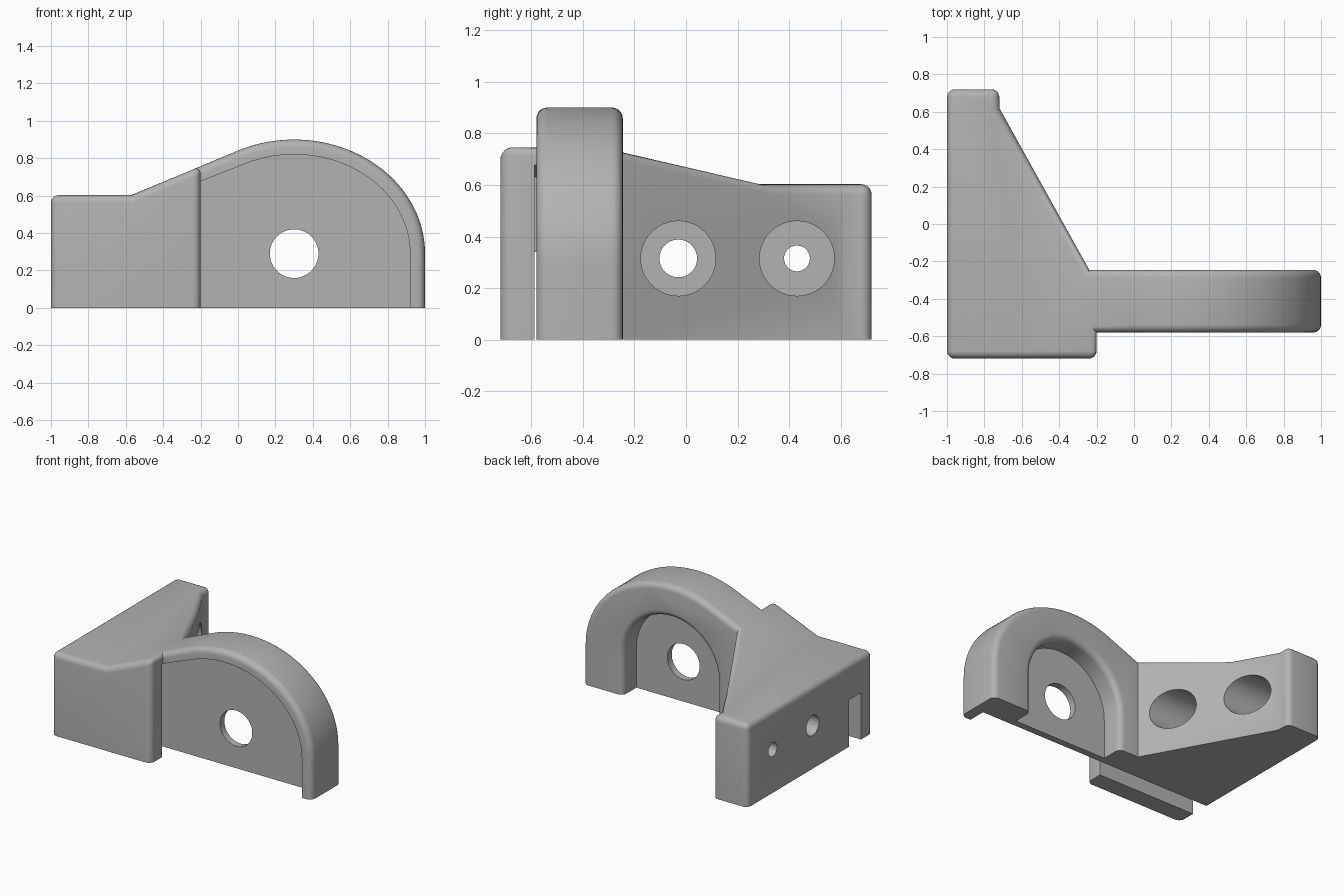
import bpy, bmesh, math
from mathutils import Vector

if "Cube" in bpy.data.objects:
    bpy.data.objects.remove(bpy.data.objects["Cube"])

grey = bpy.data.materials.new("plain grey")
grey.use_nodes = True
grey.diffuse_color = (0.45, 0.45, 0.45, 1)
grey.node_tree.nodes["Principled BSDF"].inputs["Base Color"].default_value = grey.diffuse_color

HOLE = (0.3, 0.29)        # centre of the arch and its hole, in x and z
FRONT, BACK = -0.58, -0.245
WEB = (-0.45, -0.40)


def prism(name, points, axis, lo, hi):
    """Extrude a 2D outline along an axis; the outline uses the other two axes in order."""
    def place(p, d):
        co = list(p)
        co.insert("xyz".index(axis), d)
        return co
    bm = bmesh.new()
    face = bm.faces.new([bm.verts.new(place(p, lo)) for p in points])
    new = bmesh.ops.extrude_face_region(bm, geom=[face])["geom"]
    shift = Vector(place((0, 0), hi - lo))
    bmesh.ops.translate(bm, vec=shift, verts=[v for v in new if isinstance(v, bmesh.types.BMVert)])
    bmesh.ops.recalc_face_normals(bm, faces=bm.faces)
    mesh = bpy.data.meshes.new(name)
    bm.to_mesh(mesh)
    bm.free()
    mesh.materials.append(grey)
    obj = bpy.data.objects.new(name, mesh)
    bpy.context.collection.objects.link(obj)
    return obj


def arc(centre, rx, rz, start, end, n):
    angles = [math.radians(start + (end - start) * i / n) for i in range(n + 1)]
    return [(centre[0] + rx * math.cos(a), centre[1] + rz * math.sin(a)) for a in angles]


def circle(centre, r):
    return arc(centre, r, r, 0, 360, 48)[:-1]


def combine(obj, tool, operation="DIFFERENCE"):
    mod = obj.modifiers.new("cut", "BOOLEAN")
    mod.operation, mod.object, mod.solver = operation, tool, "EXACT"
    bpy.context.view_layer.objects.active = obj
    bpy.ops.object.modifier_apply(modifier=mod.name)
    bpy.data.objects.remove(tool)


# Side silhouette: low block, ramp and elliptical arch
outline = [(1, -0.0)] + arc(HOLE, 0.7, 0.61, 0, 115.4, 40) + [(-0.57, 0.603), (-1.2, 0.603), (-1.2, 0)]
bracket = prism("bracket", outline, "y", -1, 1)

# Plan outline: front flange, arch arm and diagonal back wall
plan = [(-1, -0.72), (-0.2, -0.72), (-0.2, FRONT), (1.2, FRONT), (1.2, BACK),
        (-0.24, BACK), (-0.72, 0.62), (-0.72, 0.72), (-1, 0.72)]
combine(bracket, prism("plan_cutter", plan, "z", -0.3, 1.3), "INTERSECT")

# Arched cavity in the back of the arm
cavity = [(0.68, -0.1)] + arc(HOLE, 0.38, 0.38, 0, 180, 32) + [(-0.08, -0.1)]
combine(bracket, prism("cavity_cutter", cavity, "y", WEB[1], -0.1))

# Round every convex edge that is not on the underside
bm = bmesh.new()
bm.from_mesh(bracket.data)
bmesh.ops.remove_doubles(bm, verts=bm.verts, dist=0.0005)
bmesh.ops.dissolve_limit(bm, angle_limit=0.005, verts=bm.verts, edges=bm.edges)
rounded = [e for e in bm.edges if e.is_manifold and e.is_convex
           and e.calc_face_angle() > math.radians(25)
           and max(v.co.z for v in e.verts) > 0.01]
bmesh.ops.bevel(bm, geom=rounded, offset=0.042, segments=5, profile=0.5,
                affect="EDGES", clamp_overlap=False)
bm.to_mesh(bracket.data)
bm.free()

# Front recess that runs on behind the flange
recess = [(0.92, -0.1)] + arc(HOLE, 0.62, 0.53, 0, 115.4, 40) + [(-0.32, 0.63), (-0.32, -0.1)]
combine(bracket, prism("recess_cutter", recess, "y", -0.587, WEB[0]))

# Slot from the recess out through the side
slot = [(-1.2, -0.1), (-0.25, -0.1), (-0.25, 0.34), (-1.2, 0.34)]
combine(bracket, prism("slot_cutter", slot, "y", -0.587, WEB[0]))

# Hole through the web
combine(bracket, prism("web_hole_cutter", circle(HOLE, 0.13), "y", -0.5, -0.3))

# Counterbored screw holes in the diagonal wall
for y, r in ((-0.03, 0.073), (0.43, 0.05)):
    combine(bracket, prism("counterbore_cutter", circle((y, 0.315), 0.145), "x", -0.88, 0))
    combine(bracket, prism("screw_hole_cutter", circle((y, 0.315), r), "x", -1.2, -0.8))

bpy.ops.object.select_all(action="DESELECT")
bracket.select_set(True)
bpy.context.view_layer.objects.active = bracket
bpy.ops.object.shade_smooth_by_angle(angle=math.radians(30))
